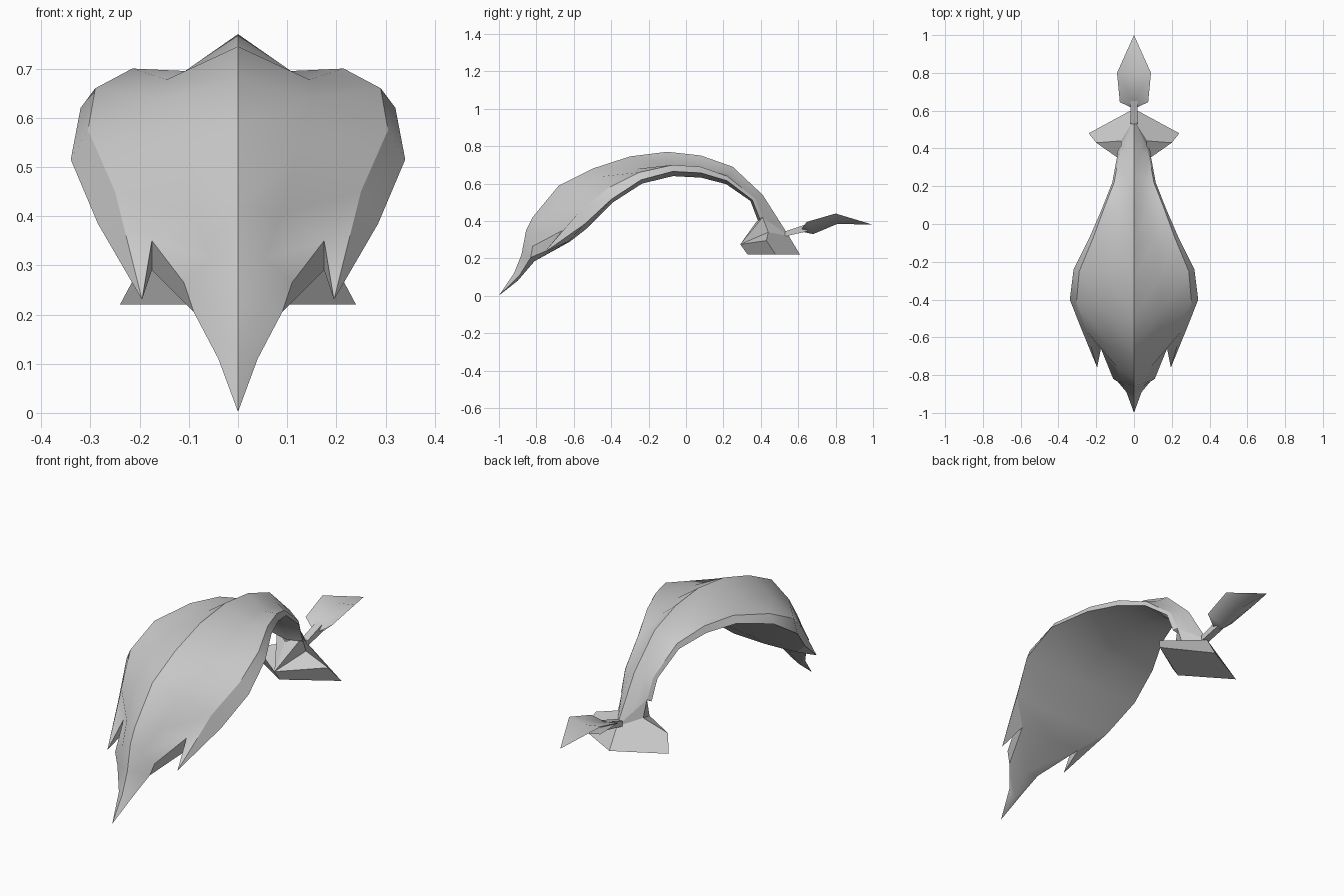
import bpy, bmesh
from mathutils import Vector

if "Cube" in bpy.data.objects:
    bpy.data.objects.remove(bpy.data.objects["Cube"])


def half_mesh(name, points, faces, smooth=False, sharp=()):
    """Build the right half of a part, then mirror it across x = 0.
    Edges lying inside one of the `sharp` vertex sets stay sharp."""
    bm = bmesh.new()
    vs = [bm.verts.new(p) for p in points]
    bm.verts.index_update()
    for f in faces:
        bm.faces.new([vs[i] for i in f]).smooth = smooth
    bmesh.ops.recalc_face_normals(bm, faces=bm.faces)
    for e in bm.edges:
        ids = {v.index for v in e.verts}
        if any(ids <= s for s in sharp):
            e.smooth = False
    me = bpy.data.meshes.new(name)
    bm.to_mesh(me)
    bm.free()
    ob = bpy.data.objects.new(name, me)
    bpy.context.collection.objects.link(ob)
    m = ob.modifiers.new("mirror", 'MIRROR')
    m.use_clip = True
    m.merge_threshold = 0.0005
    return ob


# Shell stations: spine (y, z), edge (x, y, z), bulge of the middle (y, z)
nose = [
    ((-.92, .12), (.04, -.89, .11), (0, 0)),
    ((-.88, .22), (.09, -.83, .205), (-.005, .005)),
    ((-.855, .35), (.11, -.82, .265), (-.005, .005)),
    ((-.82, .42), (.175, -.66, .35), (-.02, .02)),
]
body = [
    ((-.68, .59), (.25, -.57, .45), (-.015, .02)),
    ((-.50, .68), (.305, -.42, .575), (0, .01)),
    ((-.30, .745), (.29, -.25, .66), (0, -.025)),
    ((-.10, .77), (.215, -.07, .70), (0, -.04)),
    ((.08, .75), (.16, .08, .69), (0, -.035)),
    ((.25, .69), (.105, .22, .64), (0, -.01)),
    ((.41, .54), (.078, .37, .52), (0, 0)),
    ((.55, .32), (.07, .41, .42), (0, 0)),
]
# Flared lower rim, one point per body station
rim = [(.285, -.54, .385), (.34, -.40, .515), (.32, -.24, .62), (.235, -.07, .665),
       (.17, .08, .657), (.115, .22, .615), (.09, .355, .512), (.085, .395, .41)]
# Underside centre line (y, z)
under = [(-.90, .08), (-.81, .185), (-.62, .29), (-.53, .36), (-.39, .50), (-.235, .60),
         (-.07, .64), (.08, .632), (.215, .597), (.345, .507), (.385, .40)]

rows, first = len(nose) + len(body), len(nose)
points, faces = [(0, -1, .002)], [(0, 2, 1), (0, 3, 2)]
for (sy, sz), e, (by, bz) in nose + body:
    spine, edge = Vector((0, sy, sz)), Vector(e)
    points += [spine, (spine + edge) / 2 + Vector((0, by, bz)), edge]
for i in range(rows - 1):
    for j in (1, 2):
        a = 3 * i + j
        faces.append((a, a + 1, a + 4, a + 3))
r0 = len(points)
points += rim
for k in range(len(rim) - 1):
    c = 3 * (first + k) + 3
    faces.append((c, r0 + k, r0 + k + 1, c + 3))
# Side barb and the wall inside its notch
barb = len(points)
low = barb + 1
points += [(.195, -.76, .23), (.175, -.63, .29)]
notch, crease = 3 * first, 3 * first + 3
faces += [(notch, barb, crease), (barb, r0, crease), (notch, low, barb),
          (low, r0, barb), (6, 9, notch, low)]
# Shallow closed underside
u0 = len(points)
points += [(0, y, z) for y, z in under]
outline = [3, 6, low] + list(range(r0, r0 + len(rim)))
faces.append((0, u0, 3))
faces += [(u0 + i, u0 + i + 1, outline[i + 1], outline[i]) for i in range(len(under) - 1)]
half_mesh("arched_shell", points, faces, True, [
    {0} | {3 * i + 1 for i in range(rows)},
    {3 * i + 3 for i in range(first, rows)} | {barb},
    {6, 9, notch, barb, low},
    {0, barb} | set(outline)])

# Flared foot at the rear of the neck
foot = [(0, .55, .32), (0, .61, .22), (.24, .48, .22), (.20, .43, .295),
        (.07, .41, .42), (0, .29, .275), (0, .33, .22), (0, .375, .395), (.07, .44, .34)]
half_mesh("flared_foot", foot, [(1, 2, 3, 8, 0), (0, 8, 4), (0, 4, 7), (8, 3, 5),
                                (4, 8, 5), (4, 5, 7), (5, 3, 2, 6), (6, 2, 1)])

# Thin stem joining foot and leaf
stem = [(x, y, z) for y, z in ((.53, .318), (.53, .345), (.65, .385), (.65, .345))
        for x in (0, .018)]
half_mesh("leaf_stem", stem, [(1, 3, 5, 7), (0, 1, 3, 2), (2, 3, 5, 4),
                              (4, 5, 7, 6), (6, 7, 1, 0)])

# Keeled leaf at the very back
leaf = [(0, .61, .345), (.075, .645, .395), (.09, .80, .44), (0, 1, .38),
        (0, .80, .425), (0, .68, .33), (0, .81, .385), (0, .645, .38)]
half_mesh("rear_leaf", leaf, [(0, 1, 7), (7, 1, 2, 4), (4, 2, 3),
                              (0, 5, 1), (5, 6, 2, 1), (6, 3, 2)],
          True, [{0, 1, 2, 3}])
